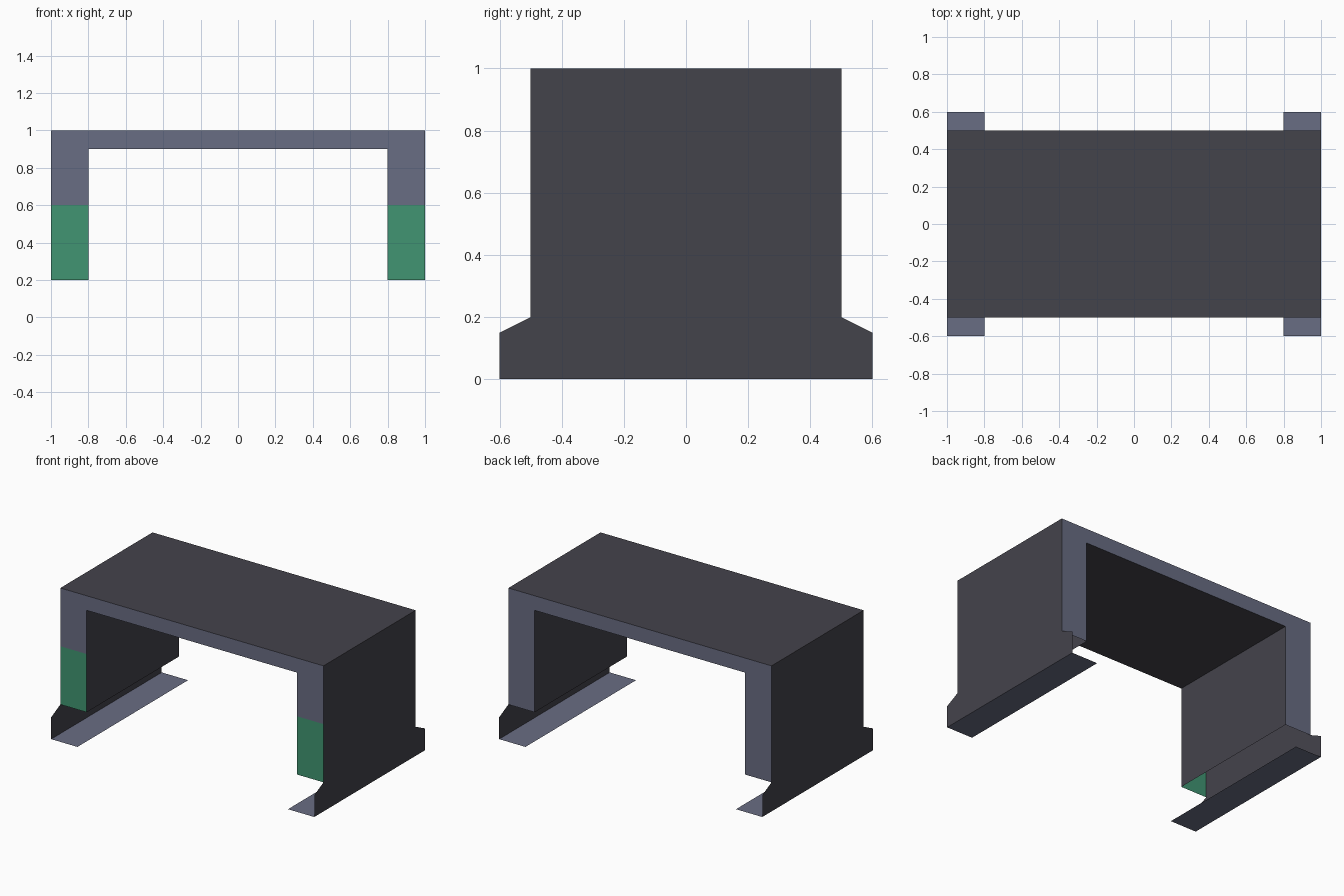
import bpy

if "Cube" in bpy.data.objects:
    bpy.data.objects.remove(bpy.data.objects["Cube"])


def material(name, rgb):
    """Flat colour from 0-255 sRGB."""
    mat = bpy.data.materials.new(name)
    lin = [((c / 255 + 0.055) / 1.055) ** 2.4 for c in rgb]
    mat.diffuse_color = (*lin, 1)
    mat.use_nodes = True
    mat.node_tree.nodes["Principled BSDF"].inputs["Base Color"].default_value = mat.diffuse_color
    return mat


DARK = material("dark grey", (68, 67, 75))
SLATE = material("slate blue", (105, 109, 131))
GREEN = material("green", (65, 149, 114))

W, LEG, D, FOOT = 1.0, 0.8, 0.5, 0.6      # half sizes in x and y
TOP, UNDER, BAND, HEM = 1.0, 0.9, 0.6, 0.2  # heights


def sheet(name, polygons, mat, mirror=False):
    """Open flat sheets; mirrored over x when the part occurs on both sides."""
    verts, faces = [], []
    for poly in polygons:
        faces.append(range(len(verts), len(verts) + len(poly)))
        verts += poly
    mesh = bpy.data.meshes.new(name)
    mesh.from_pydata(verts, [], [list(f) for f in faces])
    mesh.materials.append(mat)
    obj = bpy.data.objects.new(name, mesh)
    bpy.context.collection.objects.link(obj)
    if mirror:
        obj.modifiers.new("mirror", 'MIRROR').use_mirror_merge = False
    return obj


def upright(x0, x1, z0, z1, y):
    """Rectangle facing -y in front, +y at the back."""
    quad = [(x0, y, z0), (x1, y, z0), (x1, y, z1), (x0, y, z1)]
    return quad if y < 0 else quad[::-1]


def level(x0, x1, y, z, up):
    """Horizontal rectangle."""
    quad = [(x0, -y, z), (x1, -y, z), (x1, y, z), (x0, y, z)]
    return quad if up else quad[::-1]


# Tabletop: upper skin, lower skin and the two long edges
sheet("top_skin", [level(-W, W, D, TOP, True),
                   level(-LEG, LEG, D, UNDER, False)], DARK)
sheet("top_edges", [upright(-LEG, LEG, UNDER, TOP, y) for y in (-D, D)], SLATE)

# Legs: slate ends, with a green lower panel on the front only
sheet("leg_ends", [upright(LEG, W, BAND, TOP, -D),
                   upright(LEG, W, HEM, TOP, D)], SLATE, True)
sheet("front_leg_panel", [upright(LEG, W, HEM, BAND, -D)], GREEN, True)
sheet("leg_inner_wall", [[(LEG, -D, HEM), (LEG, -D, UNDER),
                          (LEG, D, UNDER), (LEG, D, HEM)]], DARK, True)

# Outer side wall with the flared foot outline
half = [(FOOT, 0), (FOOT, 0.15), (D, HEM), (D, TOP)]
outline = half + [(-y, z) for y, z in reversed(half)]
sheet("side_wall", [[(W, y, z) for y, z in outline]], DARK, True)

# Sole plates on the ground
sheet("foot_sole", [level(LEG, W, FOOT, 0, False)], SLATE, True)
